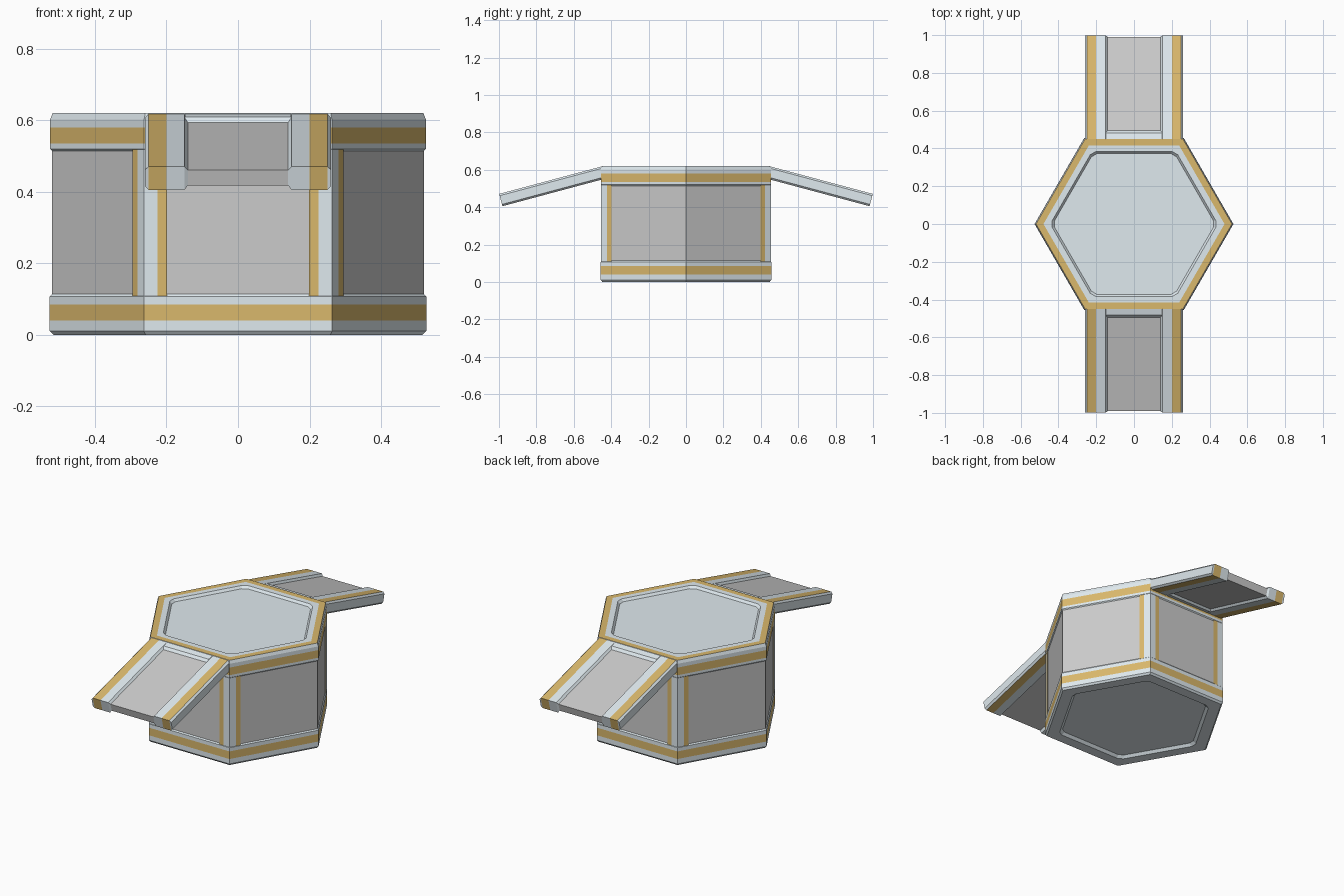
import bpy, bmesh, math
from mathutils import Vector

if "Cube" in bpy.data.objects:
    bpy.data.objects.remove(bpy.data.objects["Cube"])


def material(name, color):
    m = bpy.data.materials.new(name)
    m.diffuse_color = (*color, 1)
    m.use_nodes = True
    m.node_tree.nodes["Principled BSDF"].inputs["Base Color"].default_value = m.diffuse_color
    return m


TRIM = material("blue_grey_trim", (0.74, 0.82, 0.86))
GOLD = material("gold_stripe", (0.70, 0.48, 0.15))


def finish(name, bm, trimmed=True):
    bmesh.ops.remove_doubles(bm, verts=bm.verts[:], dist=1e-5)
    bmesh.ops.recalc_face_normals(bm, faces=bm.faces[:])
    me = bpy.data.meshes.new(name)
    bm.to_mesh(me)
    bm.free()
    if trimmed:
        me.materials.append(TRIM)
        me.materials.append(GOLD)
    ob = bpy.data.objects.new(name, me)
    bpy.context.collection.objects.link(ob)
    return ob


def hex_corner(a, k):
    r = a / math.cos(math.pi / 6)
    return Vector((r * math.cos(k * math.pi / 3), r * math.sin(k * math.pi / 3), 0))


def hex_loft(name, rings, gold=(), trimmed=True):
    """Loft hexagons given as (apothem, z, corner cut); gold lists striped bands."""
    bm = bmesh.new()
    loops = []
    for a, z, c in rings:
        loop = []
        for k in range(6):
            p = hex_corner(a, k)
            for q in (hex_corner(a, k - 1), hex_corner(a, k + 1)):
                loop.append(bm.verts.new(p + (q - p).normalized() * c + Vector((0, 0, z))))
        loops.append(loop)
    for b, (lo, hi) in enumerate(zip(loops, loops[1:])):
        for i in range(12):
            j = (i + 1) % 12
            f = bm.faces.new((lo[i], lo[j], hi[j], hi[i]))
            f.material_index = int(b in gold)
    bm.faces.new(loops[0])
    bm.faces.new(loops[-1])
    return finish(name, bm, trimmed)


# hub walls and the framed rims above and below
hex_loft("hub_walls", [(0.450, 0.05, 0), (0.450, 0.57, 0)], trimmed=False)
hex_loft("base_rim", [(0.370, 0.015, 0.02), (0.385, 0, 0.02), (0.447, 0, 0), (0.456, 0.011, 0),
                      (0.456, 0.04, 0), (0.456, 0.085, 0), (0.456, 0.107, 0), (0.449, 0.115, 0)],
         gold=(4,))
hex_loft("top_rim", [(0.449, 0.513, 0), (0.455, 0.520, 0), (0.455, 0.535, 0), (0.455, 0.58, 0),
                     (0.455, 0.602, 0), (0.449, 0.62, 0), (0.415, 0.62, 0), (0.384, 0.62, 0.02),
                     (0.373, 0.606, 0.02)], gold=(2, 5))

# striped corner posts beside the two arm faces
for k, label in ((1, "back_right"), (2, "back_left"), (4, "front_left"), (5, "front_right")):
    c = hex_corner(0.4545, k)
    u = (hex_corner(0.4545, k - 1) - c).normalized()
    v = (hex_corner(0.4545, k + 1) - c).normalized()
    outline = [c + u * 0.064, c + u * 0.038, c, c + v * 0.038, c + v * 0.064, c * 0.93]
    bm = bmesh.new()
    lo = [bm.verts.new((p.x, p.y, 0.108)) for p in outline]
    hi = [bm.verts.new((p.x, p.y, 0.518)) for p in outline]
    for i in range(6):
        j = (i + 1) % 6
        f = bm.faces.new((lo[i], lo[j], hi[j], hi[i]))
        f.material_index = int(i in (0, 3))
    bm.faces.new(lo)
    bm.faces.new(hi)
    finish("corner_post_" + label, bm)

# sloping arms: half cross-section as (x, depth below the arm's top)
SLOPE = math.radians(15)
REACH = 0.549
HALF = [(0, 0.012), (0.14, 0.012), (0.15, 0), (0.20, 0), (0.25, 0), (0.26, 0.010),
        (0.26, 0.058), (0.25, 0.068), (0.20, 0.068), (0.15, 0.068), (0.14, 0.056), (0, 0.056)]


def arm_point(x, d, end, side):
    if end:
        t = REACH - (0.005 if abs(x) < 0.145 else 0)
        y = 0.45 + t - d * math.sin(SLOPE)
        z = 0.618 - t * math.tan(SLOPE) - d * math.cos(SLOPE)
    else:
        y, z = 0.45, 0.618 - d / math.cos(SLOPE)
    return (x, side * y, z)


for side, label in ((-1, "front"), (1, "back")):
    rails, panel = bmesh.new(), bmesh.new()
    for sx in (-1, 1):
        def add(points, part):
            bm = panel if part == "panel" else rails
            f = bm.faces.new([bm.verts.new(arm_point(sx * x, d, e, side)) for x, d, e in points])
            f.material_index = int(part == "gold")
        # long faces
        for i in range(11):
            (x0, d0), (x1, d1) = HALF[i], HALF[i + 1]
            part = "panel" if i in (0, 10) else "gold" if i in (3, 7) else "trim"
            add([(x0, d0, 0), (x1, d1, 0), (x1, d1, 1), (x0, d0, 1)], part)
        # end faces
        for e in (0, 1):
            for i in range(5):
                part = "panel" if i == 0 else "gold" if i == 3 else "trim"
                add([(*HALF[i], e), (*HALF[i + 1], e), (*HALF[10 - i], e), (*HALF[11 - i], e)], part)
    finish(label + "_arm_rails", rails)
    finish(label + "_arm_panel", panel, trimmed=False)

    # bevelled cross strip where the arm meets the hub
    bm = bmesh.new()
    rows = []
    for x in (-0.148, 0.148):
        row = []
        for t, d in ((0, 0), (0.033, 0), (0.046, 0.013), (0.046, 0.055), (0.033, 0.068), (0, 0.068)):
            z = 0.618 - t * math.tan(SLOPE) - d / math.cos(SLOPE)
            row.append(bm.verts.new((x, side * (0.45 + t), z)))
        rows.append(row)
        bm.faces.new(row)
    for i in range(6):
        j = (i + 1) % 6
        bm.faces.new((rows[0][i], rows[0][j], rows[1][j], rows[1][i]))
    finish(label + "_arm_cross_strip", bm)
